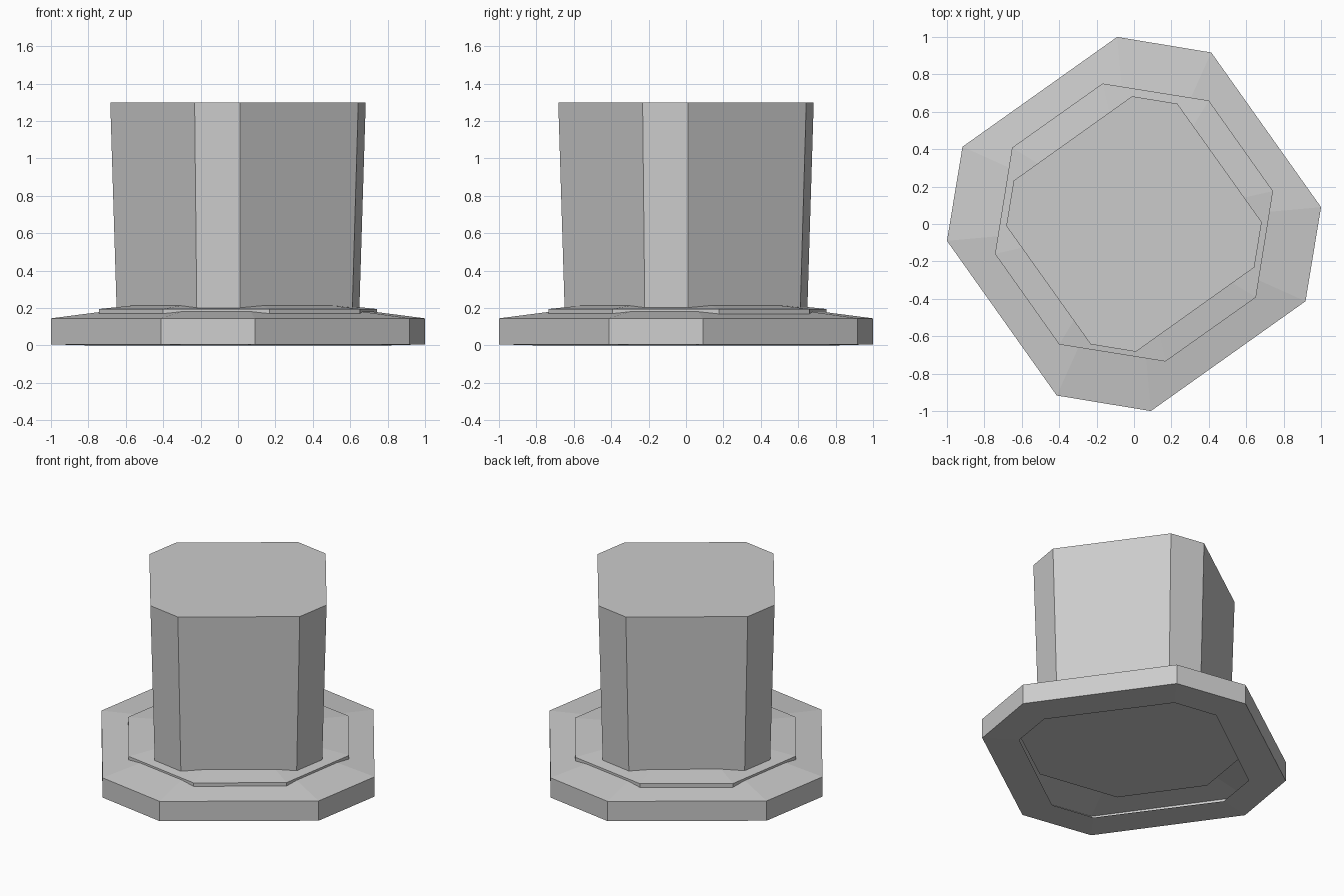
import bpy, bmesh

if "Cube" in bpy.data.objects:
    bpy.data.objects.remove(bpy.data.objects["Cube"])


def ring(p, q, z, s=1.0):
    # eight-sided loop: two corner points repeated by quarter turns
    pts = []
    for _ in range(4):
        pts += [(p[0] * s, p[1] * s, z), (q[0] * s, q[1] * s, z)]
        p, q = (p[1], -p[0]), (q[1], -q[0])
    return pts


def loft(name, rings, cap_start=False, cap_end=False, y=0.0):
    # bridge successive loops, optionally closing the ends with flat faces
    bm = bmesh.new()
    loops = [[bm.verts.new(v) for v in r] for r in rings]
    for a, b in zip(loops, loops[1:]):
        for i in range(8):
            j = (i + 1) % 8
            bm.faces.new((a[i], b[i], b[j], a[j]))
    if cap_start:
        bm.faces.new(loops[0])
    if cap_end:
        bm.faces.new(loops[-1])
    bmesh.ops.recalc_face_normals(bm, faces=bm.faces)
    mesh = bpy.data.meshes.new(name)
    bm.to_mesh(mesh)
    bm.free()
    obj = bpy.data.objects.new(name, mesh)
    obj.location.y = y
    bpy.context.collection.objects.link(obj)
    return obj


outer = ((-0.09, 1.0), (0.413, 0.917))
hole = ((-0.033, 0.775), (0.273, 0.727))
band = ((-0.168, 0.743), (0.4, 0.652))
crown = ((-0.01, 0.683), (0.232, 0.643))

# hollow base: open underside, outer wall and gently sloped top
loft("base_brim", [
    ring(*hole, 0.0), ring(*outer, 0.006),
    ring(*outer, 0.145), ring(*outer, 0.184, 0.7)])

# thin raised plate: flat underside, top rising slightly to the column
loft("collar_plate", [
    ring(*band, 0.16), ring(*band, 0.195), ring(*band, 0.222, 0.65)],
    cap_start=True, y=0.008)

# tall chamfered-square column, flaring slightly upward
loft("column", [ring(*crown, 0.192, 0.95), ring(*crown, 1.3)], cap_end=True)
